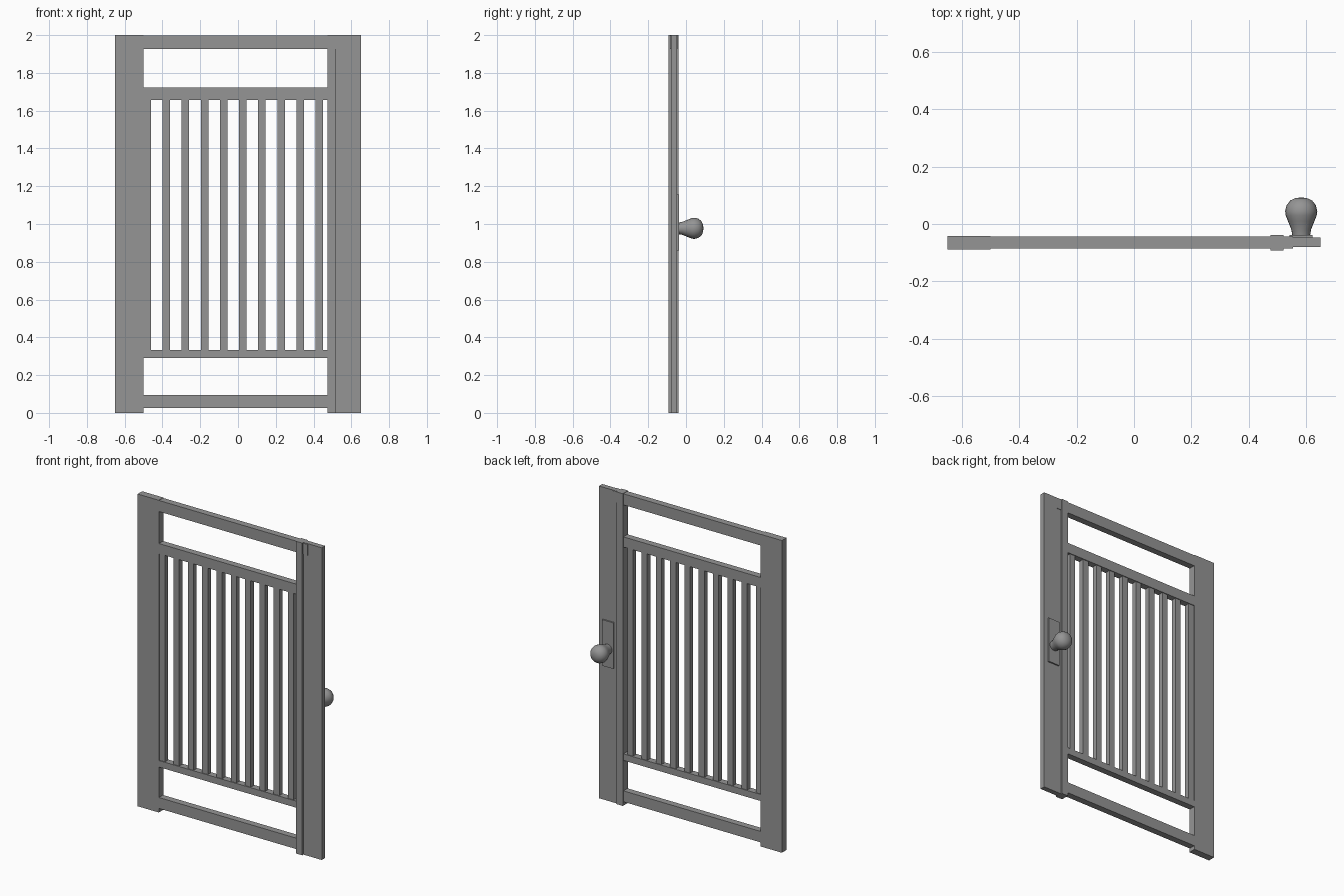
import bpy, bmesh, math

if "Cube" in bpy.data.objects:
    bpy.data.objects.remove(bpy.data.objects["Cube"])

gray = bpy.data.materials.new("plain gray")
gray.diffuse_color = (0.30, 0.30, 0.30, 1)
gray.use_nodes = True
gray.node_tree.nodes["Principled BSDF"].inputs["Base Color"].default_value = gray.diffuse_color


def box(name, x, y, z):
    """Box from (min, max) ranges on each axis."""
    bm = bmesh.new()
    bmesh.ops.create_cube(bm, size=1)
    for v in bm.verts:
        v.co = [r[0] if c < 0 else r[1] for c, r in zip(v.co, (x, y, z))]
    return finish(name, bm)


def finish(name, bm):
    me = bpy.data.meshes.new(name)
    bm.to_mesh(me)
    bm.free()
    me.materials.append(gray)
    ob = bpy.data.objects.new(name, me)
    bpy.context.collection.objects.link(ob)
    return ob


# Upright stiles and the outer lock board
box("hinge_stile", (-0.65, -0.50), (-0.088, -0.042), (0, 2))
box("lock_stile", (0.475, 0.52), (-0.0925, -0.039), (0, 2))
box("lock_board", (0.52, 0.65), (-0.08, -0.047), (0, 2))

# Horizontal rails
for name, end, z in (("top_rail", 0.553, (1.927, 1.998)), ("upper_rail", 0.475, (1.657, 1.722)),
                     ("lower_rail", 0.475, (0.29, 0.332)), ("bottom_rail", 0.475, (0.025, 0.095))):
    box(name, (-0.50, end), (-0.086, -0.044), z)

# Vertical bars
for i in range(10):
    c = -0.481 + i * 0.1013
    box("bar", (c - 0.02, c + 0.02), (-0.081, -0.049), (0.332, 1.657))

# Lock plate
box("lock_plate", (0.542, 0.622), (-0.047, -0.038), (0.86, 1.155))

# Bulb-shaped knob, lathed around the y axis
profile = [(0, -0.04), (0.031, -0.04), (0.034, -0.02), (0.046, 0.01), (0.054, 0.03),
           (0.056, 0.045), (0.051, 0.065), (0.038, 0.082), (0.02, 0.09), (0, 0.0925)]
bm = bmesh.new()
vs = [bm.verts.new((r, y, 0)) for r, y in profile]
es = [bm.edges.new(p) for p in zip(vs, vs[1:])]
bmesh.ops.spin(bm, geom=vs + es, cent=(0, 0, 0), axis=(0, 1, 0),
               angle=math.tau, steps=20, use_merge=True)
bmesh.ops.remove_doubles(bm, verts=bm.verts, dist=1e-5)
bmesh.ops.recalc_face_normals(bm, faces=bm.faces)
knob = finish("knob", bm)
knob.location = (0.582, 0, 0.977)
bpy.context.view_layer.objects.active = knob
knob.select_set(True)
bpy.ops.object.shade_smooth_by_angle(angle=math.radians(40))
